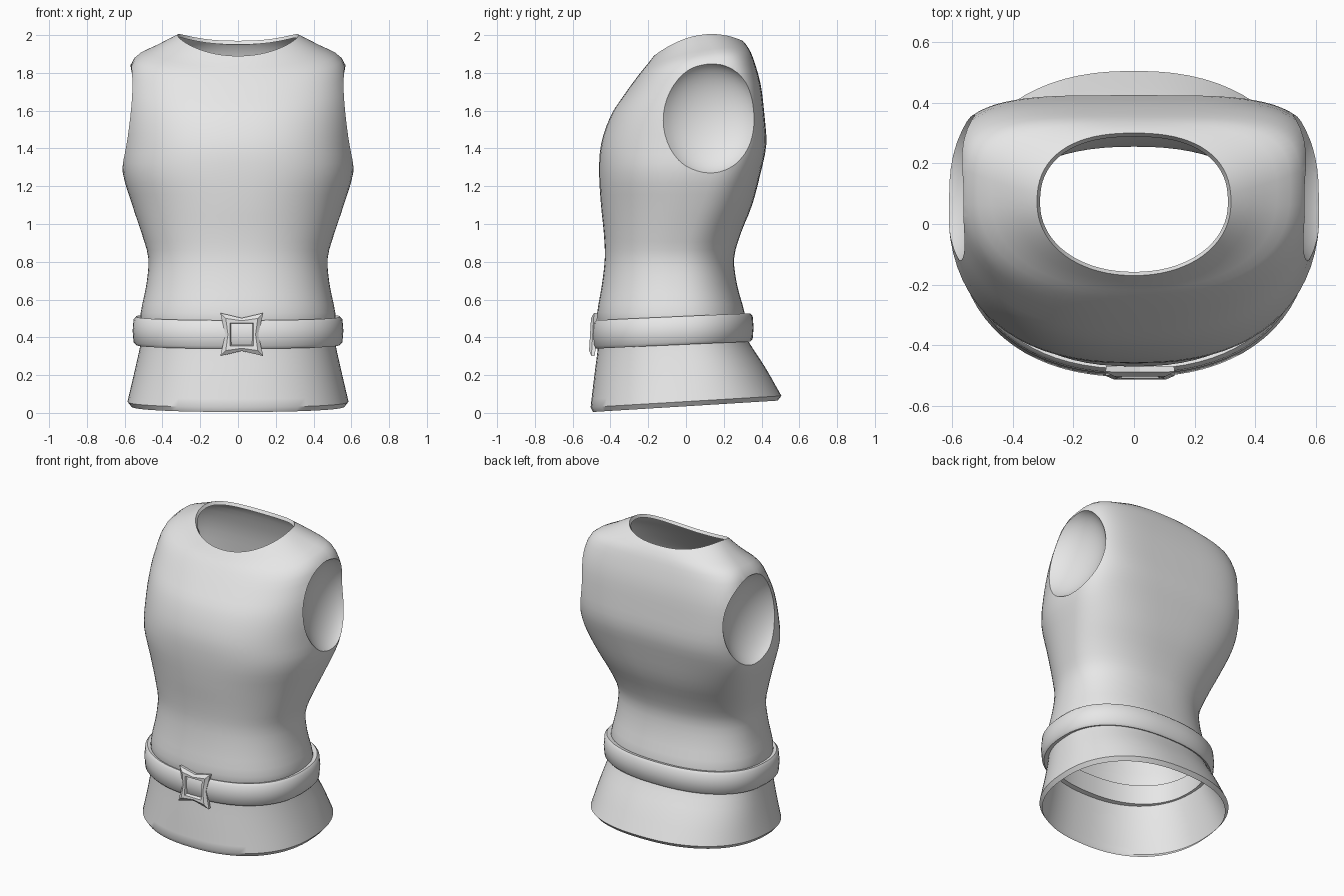
import bpy, bmesh, math
from mathutils import Matrix, Euler

if "Cube" in bpy.data.objects:
    bpy.data.objects.remove(bpy.data.objects["Cube"])

SEG = 72
cloth = bpy.data.materials.new("plain_grey")
cloth.diffuse_color = (0.8, 0.8, 0.8, 1)
cloth.use_nodes = True
cloth.node_tree.nodes["Principled BSDF"].inputs["Base Color"].default_value = cloth.diffuse_color


def ring(zf, zs, zb, rx, yf, yb, cy, nf, nb):
    """Closed loop: different front and back curvature, height varying front/side/back."""
    pts = []
    for i in range(SEG):
        a = 2 * math.pi * i / SEG
        c, s = math.cos(a), math.sin(a)
        n = nb if s > 0 else nf
        x = rx * math.copysign(abs(c) ** (2 / n), c)
        t = math.copysign(abs(s) ** (2 / n), s)
        y = cy + t * (yb - cy if s > 0 else cy - yf)
        z = zs + (zb - zf) / 2 * t + ((zb + zf) / 2 - zs) * t * t
        pts.append((x, y, z))
    return pts


def loft(bm, loops, closed=False):
    vs = [[bm.verts.new(p) for p in l] for l in loops]
    pairs = list(zip(vs, vs[1:])) + ([(vs[-1], vs[0])] if closed else [])
    for a, b in pairs:
        n = len(a)
        for i in range(n):
            j = (i + 1) % n
            bm.faces.new((a[i], a[j], b[j], b[i]))
    return vs


def make(name, bm, angle=40):
    bmesh.ops.recalc_face_normals(bm, faces=bm.faces)
    me = bpy.data.meshes.new(name)
    bm.to_mesh(me)
    bm.free()
    me.materials.append(cloth)
    ob = bpy.data.objects.new(name, me)
    bpy.context.collection.objects.link(ob)
    smooth(me, angle)
    return ob


def smooth(me, angle):
    me.polygons.foreach_set("use_smooth", [True] * len(me.polygons))
    me.set_sharp_from_angle(angle=math.radians(angle))


def catmull(rows, steps):
    """Smoothly interpolate the loft sections."""
    out = []
    for i in range(len(rows) - 1):
        p0, p1, p2, p3 = (rows[max(i - 1, 0)], rows[i], rows[i + 1],
                          rows[min(i + 2, len(rows) - 1)])
        for k in range(steps):
            t = k / steps
            out.append([b + 0.5 * t * (c - a + t * (2 * a - 5 * b + 4 * c - d
                        + t * (3 * (b - c) + d - a))) for a, b, c, d in zip(p0, p1, p2, p3)])
    return out + [rows[-1]]


# Tunic sections: z front, side, back, half width, y front, y back, y centre, front/back squareness
skirt = [
    (.03, .06, .09, .585, -.505, .505, .0, 2.3, 2.3),
    (.20, .21, .24, .55, -.485, .42, .0, 2.3, 2.3),
    (.36, .37, .38, .515, -.465, .33, -.03, 2.3, 2.3),
]
upper = [
    (.45, .45, .45, .51, -.463, .31, -.05, 2.3, 2.3),
    (.53, .53, .53, .515, -.47, .31, -.05, 2.3, 2.3),
    (.68, .68, .68, .485, -.445, .27, -.05, 2.3, 2.3),
    (.82, .82, .82, .475, -.43, .255, -.04, 2.3, 2.3),
    (.95, .95, .95, .51, -.435, .29, -.01, 2.3, 2.4),
    (1.10, 1.10, 1.10, .56, -.45, .35, .03, 2.3, 2.7),
    (1.27, 1.27, 1.27, .61, -.46, .395, .07, 2.4, 3.2),
    (1.42, 1.42, 1.42, .61, -.45, .425, .09, 2.4, 3.8),
    (1.57, 1.59, 1.58, .605, -.40, .415, .10, 2.4, 4.2),
    (1.68, 1.74, 1.74, .59, -.33, .395, .11, 2.4, 4.2),
    (1.79, 1.87, 1.88, .55, -.25, .355, .11, 2.4, 3.6),
    (1.845, 1.94, 1.94, .43, -.205, .325, .09, 2.2, 2.8),
    (1.89, 2.00, 1.97, .32, -.17, .30, .07, 2.1, 2.4),
]
hem_fold = (.005, .035, .065, .565, -.492, .485, .0, 2.3, 2.3)
neck_fold = (1.872, 1.98, 1.95, .31, -.158, .288, .07, 2.1, 2.4)
rows = [hem_fold] + catmull(skirt + upper, 3) + [neck_fold]

bm = bmesh.new()
loops = loft(bm, [ring(*r) for r in rows])
for loop in (loops[0], loops[-1]):          # temporary caps so the armholes can be cut
    bm.faces.new(loop).material_index = 1
tunic = make("tunic", bm)
tunic.data.materials.append(cloth)

# Hollow armholes, one each side
cutters = []
for side in (1, -1):
    bm = bmesh.new()
    bmesh.ops.create_uvsphere(bm, u_segments=40, v_segments=24, radius=1)
    rot = Euler((0, math.radians(-6 * side), math.radians(8 * side))).to_matrix().to_4x4()
    bm.transform(Matrix.Translation((.64 * side, .12, 1.56)) @ rot
                 @ Matrix.Diagonal((.17, .285, .305, 1)))
    cut = make("armhole_cutter", bm)
    cut.hide_render = True
    cutters.append(cut)
    mod = tunic.modifiers.new("armhole", 'BOOLEAN')
    mod.operation = 'DIFFERENCE'
    mod.solver = 'EXACT'
    mod.object = cut

bpy.context.view_layer.update()
dg = bpy.context.evaluated_depsgraph_get()
cut_mesh = bpy.data.meshes.new_from_object(tunic.evaluated_get(dg))
tunic.modifiers.clear()
tunic.data = cut_mesh
for cut in cutters:
    bpy.data.objects.remove(cut)

# Open the neck and hem again
bm = bmesh.new()
bm.from_mesh(cut_mesh)
caps = [f for f in bm.faces if f.material_index == 1 or len(f.verts) > 40]
bmesh.ops.delete(bm, geom=caps, context='FACES')
for f in bm.faces:
    f.material_index = 0
bm.to_mesh(cut_mesh)
bm.free()
cut_mesh.materials.clear()
cut_mesh.materials.append(cloth)
smooth(cut_mesh, 40)

# Belt: rounded strap section swept around the waist
bm = bmesh.new()
section = [(-.01, -.065), (.028, -.075), (.041, -.06), (.046, 0), (.041, .06),
           (.028, .075), (-.01, .065)]
loft(bm, [ring(.415 + h, .435 + h, .452 + h, .512 + o, -.45 - o, .312 + o, -.05, 2.3, 2.3)
          for o, h in section], closed=True)
make("belt", bm, 50)

# Buckle: square frame with drawn-out corners and a raised ridge
bm = bmesh.new()


def frame(corner, mid, y):
    pts = []
    for i in range(8):
        a = math.radians(45 * i)
        r = corner * math.sqrt(2) if i % 2 else mid
        x, z = r * math.cos(a), r * math.sin(a)
        pts.append((.02 + x, y + .06 * z, .415 + z))
    return pts


loft(bm, [frame(.112, .085, -.475), frame(.114, .087, -.494), frame(.085, .073, -.508),
          frame(.062, .062, -.506), frame(.054, .054, -.485)])
make("buckle", bm, 25)
